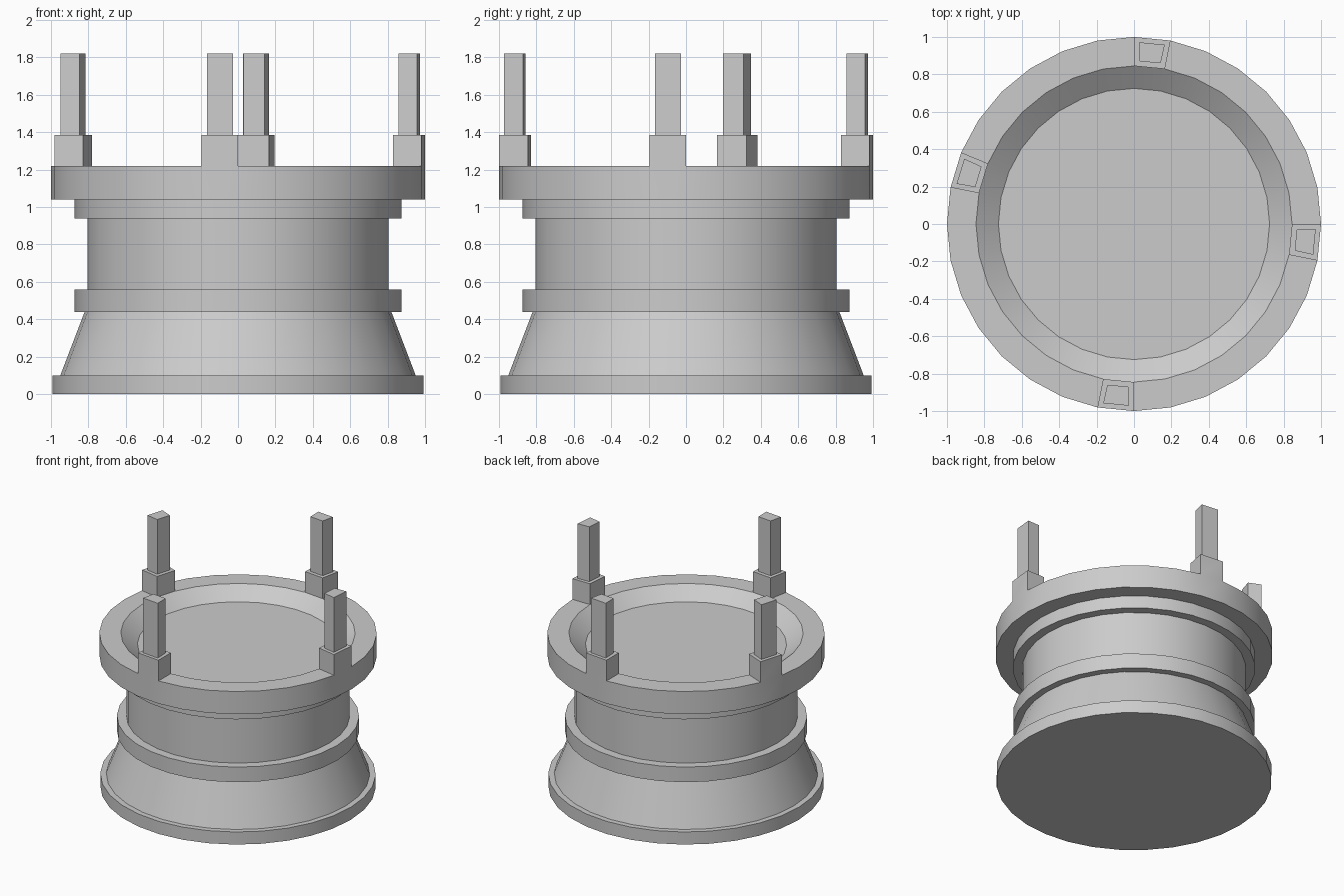
import bpy, bmesh, math
from mathutils import Vector

cube = bpy.data.objects.get("Cube")
if cube:
    bpy.data.objects.remove(cube, do_unlink=True)

SIDES = 32
grey = bpy.data.materials.new("plain grey")
grey.use_nodes = True
colour = (0.6, 0.6, 0.6, 1)
grey.diffuse_color = colour
grey.node_tree.nodes["Principled BSDF"].inputs["Base Color"].default_value = colour


def lathe(bm, profile):
    """Spin (radius, z) points round z, capping both ends."""
    rings = []
    for r, z in profile:
        angles = [2 * math.pi * i / SIDES for i in range(SIDES)]
        rings.append([bm.verts.new((r * math.cos(a), r * math.sin(a), z)) for a in angles])
    for low, high in zip(rings, rings[1:]):
        for i in range(SIDES):
            j = (i + 1) % SIDES
            bm.faces.new((low[i], low[j], high[j], high[i]))
    bm.faces.new(rings[0][::-1])
    bm.faces.new(rings[-1])


def raise_face(bm, face, height):
    """Extrude a face straight up and return the new top."""
    top = bmesh.ops.extrude_face_region(bm, geom=[face])
    bm.faces.remove(face)
    bmesh.ops.translate(bm, vec=Vector((0, 0, height)),
                        verts=[g for g in top["geom"] if isinstance(g, bmesh.types.BMVert)])
    return next(g for g in top["geom"] if isinstance(g, bmesh.types.BMFace))


def finish(name, bm):
    bmesh.ops.recalc_face_normals(bm, faces=bm.faces)
    mesh = bpy.data.meshes.new(name)
    bm.to_mesh(mesh)
    bm.free()
    mesh.materials.append(grey)
    obj = bpy.data.objects.new(name, mesh)
    bpy.context.collection.objects.link(obj)
    bpy.ops.object.select_all(action='DESELECT')
    obj.select_set(True)
    bpy.context.view_layer.objects.active = obj
    bpy.ops.object.shade_smooth_by_angle(angle=math.radians(30))


# Turned body: foot, flared skirt, banded drum, wide rim and shallow dish
bm = bmesh.new()
lathe(bm, [(0.993, 0), (0.993, 0.1), (0.95, 0.1), (0.82, 0.44),
           (0.873, 0.44), (0.873, 0.56), (0.805, 0.56), (0.805, 0.94),
           (0.873, 0.94), (0.873, 1.04), (1, 1.04), (1, 1.22),
           (0.845, 1.22), (0.725, 1.13)])
bm.normal_update()

# Four blocks with thin posts, raised from single rim segments
for segment in (7, 14, 23, 31):
    angle = 2 * math.pi * (segment + 0.5) / SIDES
    spot = Vector((0.92 * math.cos(angle), 0.92 * math.sin(angle), 1.22))
    rim_face = min(bm.faces, key=lambda f: (f.calc_center_median() - spot).length)
    block_top = raise_face(bm, rim_face, 0.165)
    bm.normal_update()
    bmesh.ops.inset_individual(bm, faces=[block_top], thickness=0.038)
    raise_face(bm, block_top, 0.435)
    bm.normal_update()

finish("pedestal_with_posts", bm)
